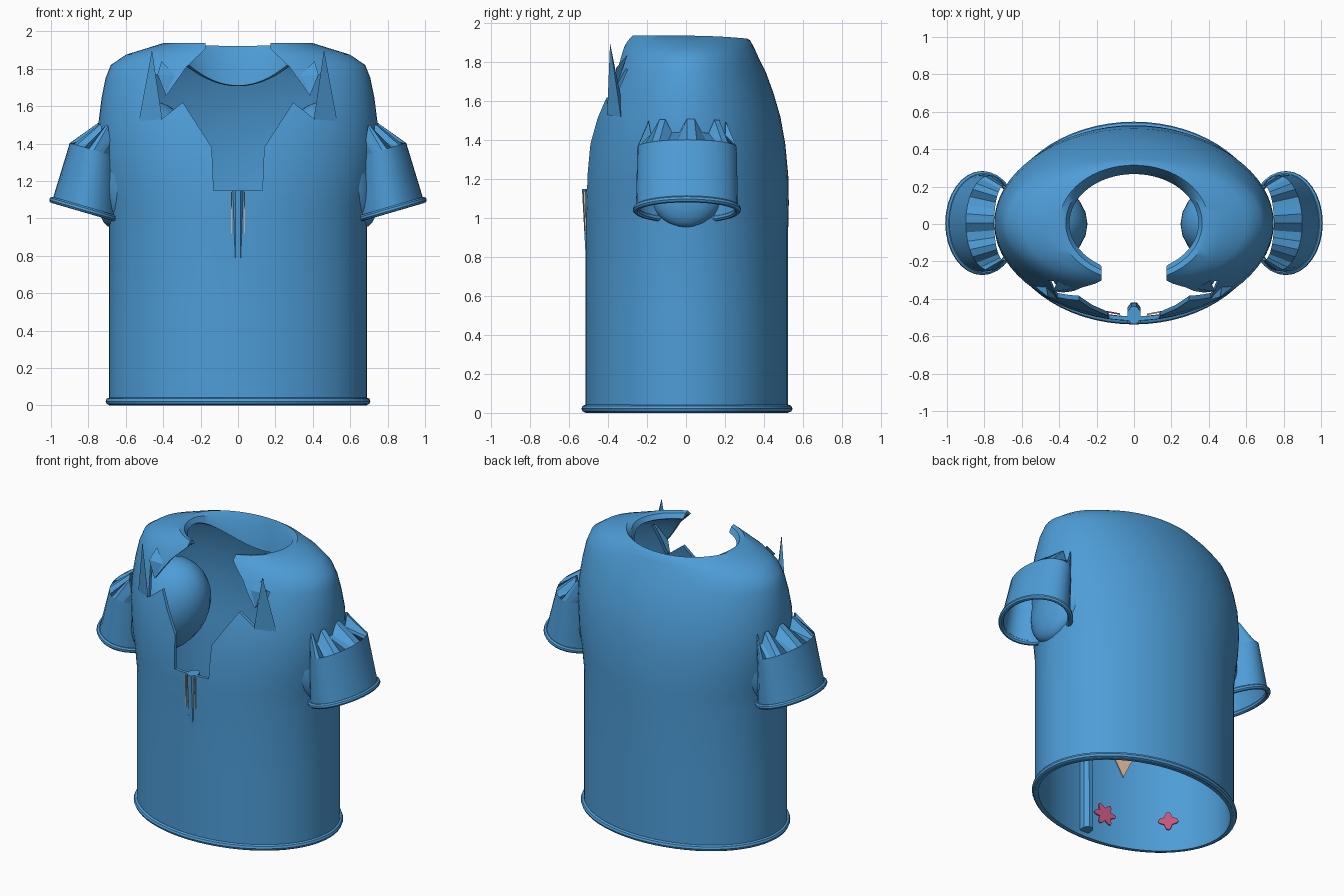
import bpy, bmesh, math
from mathutils import Vector

if "Cube" in bpy.data.objects:
    bpy.data.objects.remove(bpy.data.objects["Cube"])

TAU = 2 * math.pi


def material(name, rgb):
    m = bpy.data.materials.new(name)
    m.diffuse_color = (*rgb, 1)
    m.use_nodes = True
    m.node_tree.nodes["Principled BSDF"].inputs["Base Color"].default_value = m.diffuse_color
    return m


BLUE = material("blue cloth", (0.075, 0.335, 0.68))
PINK = material("pink", (0.55, 0.09, 0.2))
TAN = material("tan", (0.65, 0.45, 0.3))


def add_mesh(name, verts, faces, mat, smooth=True):
    me = bpy.data.meshes.new(name)
    me.from_pydata([tuple(v) for v in verts], [], faces)
    bm = bmesh.new()
    bm.from_mesh(me)
    bmesh.ops.recalc_face_normals(bm, faces=bm.faces)
    bm.to_mesh(me)
    bm.free()
    ob = bpy.data.objects.new(name, me)
    bpy.context.collection.objects.link(ob)
    me.materials.append(mat)
    if smooth:
        shade(ob)
    return ob


def shade(ob):
    bpy.ops.object.select_all(action='DESELECT')
    ob.select_set(True)
    bpy.context.view_layer.objects.active = ob
    bpy.ops.object.shade_smooth_by_angle(angle=math.radians(35))


def apply_modifiers(ob):
    dg = bpy.context.evaluated_depsgraph_get()
    me = bpy.data.meshes.new_from_object(ob.evaluated_get(dg))
    ob.modifiers.clear()
    ob.data = me


def loft(name, rings, mat, caps=False, smooth=True):
    n = len(rings[0])
    verts = [v for r in rings for v in r]
    faces = [(i * n + j, i * n + (j + 1) % n, (i + 1) * n + (j + 1) % n, (i + 1) * n + j)
             for i in range(len(rings) - 1) for j in range(n)]
    if caps:
        faces += [tuple(range(n)), tuple(range(len(verts) - n, len(verts)))]
    return add_mesh(name, verts, faces, mat, smooth)


def ring(rx, ry, z, cy=0.005, drop=0.0, n=64):
    # ellipse whose back may hang lower
    return [Vector((rx * math.cos(t), cy + ry * math.sin(t), z - drop * max(0, math.sin(t)) ** 2))
            for t in (TAU * k / n for k in range(n))]


def tube(name, pts, r, mat):
    cu = bpy.data.curves.new(name, 'CURVE')
    cu.dimensions, cu.bevel_depth, cu.bevel_resolution = '3D', r, 2
    sp = cu.splines.new('POLY')
    sp.points.add(len(pts) - 1)
    for p, q in zip(sp.points, pts):
        p.co = (*q, 1)
    sp.use_cyclic_u = True
    ob = bpy.data.objects.new(name, cu)
    bpy.context.collection.objects.link(ob)
    cu.materials.append(mat)
    apply_modifiers_curve(ob, name, mat)


def apply_modifiers_curve(ob, name, mat):
    me = bpy.data.meshes.new_from_object(ob)
    bpy.data.objects.remove(ob)
    new = bpy.data.objects.new(name, me)
    bpy.context.collection.objects.link(new)
    if not me.materials:
        me.materials.append(mat)
    shade(new)


# Shirt body: stacked ellipses, rounded shoulders, lip folding into the neck
profile = [(0.69, 0.52, 0.0), (0.69, 0.52, 0.5), (0.69, 0.52, 0.95), (0.705, 0.523, 1.08),
           (0.73, 0.52, 1.22), (0.747, 0.505, 1.38), (0.745, 0.48, 1.52), (0.73, 0.445, 1.64),
           (0.708, 0.405, 1.75), (0.68, 0.37, 1.82), (0.60, 0.345, 1.875), (0.48, 0.325, 1.912)]
rings = [ring(*p) for p in profile]
rings += [ring(0.40, 0.31, 1.937, drop=0.015), ring(0.365, 0.285, 1.93, drop=0.08),
          ring(0.345, 0.262, 1.90, drop=0.19)]
body = loft("shirt_body", rings, BLUE)
sol = body.modifiers.new("thickness", 'SOLIDIFY')
sol.thickness, sol.offset = 0.022, -1

# Torn front opening cut through the front wall only
half = [(0.13, 1.15), (0.14, 1.38), (0.295, 1.62), (0.41, 1.53), (0.455, 1.76), (0.43, 1.77),
        (0.385, 1.655), (0.275, 1.81), (0.175, 1.905), (0.175, 2.1)]
outline = half + [(-x, z) for x, z in reversed(half)]
k = len(outline)
cutter = add_mesh("opening_cutter", [(x, y, z) for y in (-1, -0.05) for x, z in outline],
                  [tuple(range(k)), tuple(range(k, 2 * k))] +
                  [(i, (i + 1) % k, k + (i + 1) % k, k + i) for i in range(k)], BLUE, False)
cut = body.modifiers.new("opening", 'BOOLEAN')
cut.operation, cut.object, cut.solver = 'DIFFERENCE', cutter, 'EXACT'
apply_modifiers(body)
shade(body)
bpy.data.objects.remove(cutter)

# Bottom hem
tube("bottom_hem", ring(0.688, 0.522, 0.022), 0.02, BLUE)


def sleeve_ring(s, cx, cz, half_len, ry, tilt=0.28, n=32, jag=0.0):
    out = []
    for j in range(n):
        t = TAU * j / n
        u = half_len * math.cos(t)
        lift = jag * (1 if j % 4 < 2 else -1)
        out.append(Vector((s * (cx + u * 0.96), 0.005 + ry * math.sin(t), cz + u * tilt + lift)))
    return out


for s, side in ((1, "right"), (-1, "left")):
    # Short flared sleeve with a ragged top
    low = sleeve_ring(s, 0.81, 1.045, 0.19, 0.262)
    top = sleeve_ring(s, 0.77, 1.365, 0.135, 0.255)
    sl = loft(side + "_sleeve", [low, top], BLUE)
    sl.modifiers.new("thickness", 'SOLIDIFY').thickness = 0.012
    apply_modifiers(sl)
    shade(sl)
    loft(side + "_sleeve_torn_cap",
         [top, sleeve_ring(s, 0.695, 1.46, 0.055, 0.20, jag=0.035)], BLUE, smooth=False)
    tube(side + "_cuff", low, 0.017, BLUE)

    # Rounded armhole pocket bulging into the body
    bm = bmesh.new()
    bmesh.ops.create_uvsphere(bm, u_segments=24, v_segments=16, radius=1)
    for v in bm.verts:
        x, y, z = v.co
        x = x * (0.14 if x > 0 else 0.32) + 0.58 - 0.09 * z
        v.co = (s * x, y * 0.25, 1.29 + z * 0.34)
    me = bpy.data.meshes.new(side + "_armhole_pocket")
    bmesh.ops.recalc_face_normals(bm, faces=bm.faces)
    bm.to_mesh(me)
    bm.free()
    me.materials.append(BLUE)
    pocket = bpy.data.objects.new(me.name, me)
    bpy.context.collection.objects.link(pocket)
    shade(pocket)

    # Upright torn spike beside the opening
    tip = Vector((s * 0.46, -0.39, 1.9))
    base = [(s * 0.405, -0.405, 1.53), (s * 0.53, -0.335, 1.52), (s * 0.47, -0.33, 1.60)]
    add_mesh(side + "_torn_spike", base + [tip], [(0, 1, 3), (1, 2, 3), (2, 0, 3), (0, 2, 1)],
             BLUE, False)
    # Small folded scrap on the collar flap
    add_mesh(side + "_collar_scrap",
             [(s * 0.43, -0.36, 1.77), (s * 0.385, -0.365, 1.655), (s * 0.33, -0.345, 1.76),
              (s * 0.41, -0.30, 1.84)], [(0, 1, 2), (0, 2, 3), (0, 3, 1), (1, 3, 2)], BLUE, False)
    # Tan edging beside the front rod
    x0, x1 = s * 0.031, s * 0.038
    add_mesh(side + "_rod_edging",
             [(x, y, z) for x in (x0, x1) for y, z in ((-0.528, 1.14), (-0.518, 0.92),
                                                      (-0.512, 0.92), (-0.512, 1.14))],
             [(0, 1, 2, 3), (4, 5, 6, 7), (0, 1, 5, 4), (1, 2, 6, 5), (2, 3, 7, 6), (3, 0, 4, 7)],
             TAN, False)


def rod_ring(cy, z):
    return [Vector((0.038 * math.cos(TAU * (j + 0.5) / 8), cy + 0.05 * math.sin(TAU * (j + 0.5) / 8), z))
            for j in range(8)]


# Front rod, leaning out through the cloth near its top
loft("front_rod", [rod_ring(-0.465, 0.03), rod_ring(-0.468, 0.78), rod_ring(-0.488, 1.15)],
     BLUE, caps=True, smooth=False)


def inner_plate(name, x, z, pts, mat):
    # thin plate lying on the inside of the front wall
    rx, ry = 0.666, 0.496
    c = Vector((x, 0.005 - ry * math.sqrt(1 - (x / rx) ** 2), z))
    nrm = Vector((-x / rx ** 2, -(c.y - 0.005) / ry ** 2, 0)).normalized()
    tan = Vector((-nrm.y, nrm.x, 0))
    rings2 = [[c + tan * u + Vector((0, 0, v)) + nrm * d for u, v in pts] for d in (0.006, 0.014)]
    loft(name, rings2, mat, caps=True, smooth=False)


def flower(petals, r):
    n = petals * 6
    return [((r * (0.78 + 0.22 * math.cos(petals * t))) * math.cos(t),
             (r * (0.78 + 0.22 * math.cos(petals * t))) * math.sin(t))
            for t in (TAU * j / n for j in range(n))]


# Decorations inside the front
inner_plate("large_flower", -0.155, 0.2, flower(6, 0.08), PINK)
inner_plate("small_flower", -0.53, 0.21, flower(4, 0.065), PINK)
inner_plate("tan_triangle", -0.28, 0.57, [(-0.06, 0.06), (0.06, 0.06), (0, -0.07)], TAN)
inner_plate("tan_patch", 0.16, 0.72, [(-0.09, -0.08), (0.09, -0.08), (0.09, 0.08), (-0.09, 0.08)], TAN)
